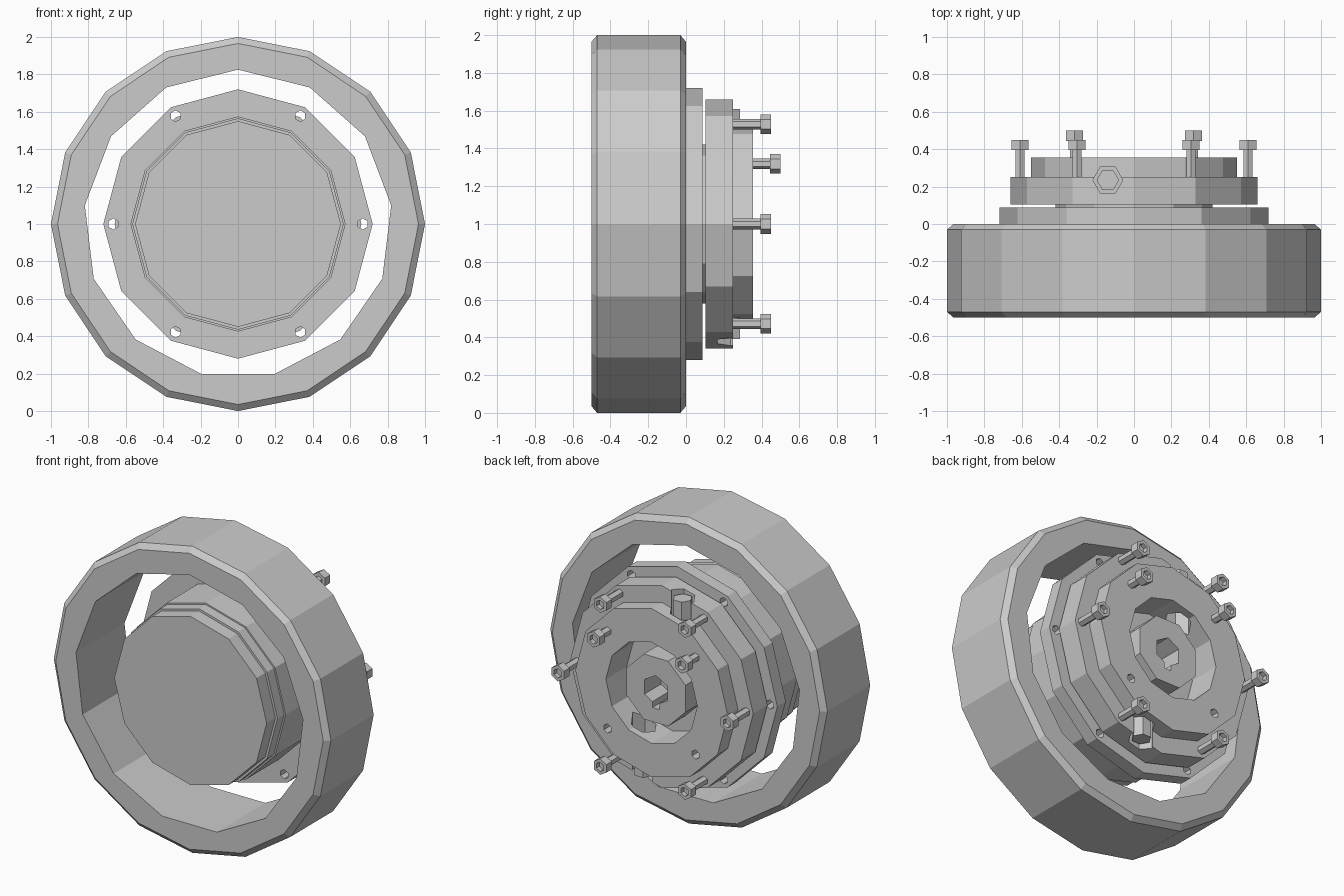
import bpy, bmesh
from math import sin, cos, pi, radians
from mathutils import Matrix

if "Cube" in bpy.data.objects:
    bpy.data.objects.remove(bpy.data.objects["Cube"])


def lathe(name, profile, n, x=0.0, z=1.0, axis='Y', pos_y=0.0, phase=90):
    """Faceted solid: rings of n points from (radius, height) pairs, capped both ends."""
    bm = bmesh.new()
    rings = []
    for r, h in profile:
        ring = []
        for i in range(n):
            a = radians(phase) + 2 * pi * i / n
            if axis == 'Y':
                co = (x + r * cos(a), h, z + r * sin(a))
            else:
                co = (x + r * cos(a), pos_y + r * sin(a), h)
            ring.append(bm.verts.new(co))
        rings.append(ring)
    for a, b in zip(rings, rings[1:]):
        for i in range(n):
            j = (i + 1) % n
            bm.faces.new((a[i], a[j], b[j], b[i]))
    bm.faces.new(rings[0])
    bm.faces.new(rings[-1])
    bmesh.ops.recalc_face_normals(bm, faces=bm.faces)
    me = bpy.data.meshes.new(name)
    bm.to_mesh(me)
    bm.free()
    ob = bpy.data.objects.new(name, me)
    bpy.context.collection.objects.link(ob)
    return ob


def cut(ob, cutters):
    """Subtract each cutter from ob, then delete it."""
    bpy.context.view_layer.objects.active = ob
    for c in cutters:
        c.hide_render = True
        m = ob.modifiers.new("cut", 'BOOLEAN')
        m.operation = 'DIFFERENCE'
        m.solver = 'EXACT'
        m.object = c
        bpy.ops.object.modifier_apply(modifier=m.name)
        bpy.data.objects.remove(c, do_unlink=True)


def ring_points(r, degrees):
    return [(r * cos(radians(a)), 1 + r * sin(radians(a))) for a in degrees]


HEX = range(0, 360, 60)

# Outer rim with chamfered edges and a faceted opening
rim = lathe("outer_rim", [(.965, -.5), (1, -.47), (1, -.03), (.965, 0)], 16)
cut(rim, [lathe("cutter", [(.825, -.7), (.825, .2)], 13)])

# Motor drum with stepped front and rear flange
drum = lathe("drum_and_flange", [(.55, -.49), (.55, -.40), (.565, -.40), (.565, -.33),
                                 (.575, -.33), (.575, 0), (.72, 0), (.72, .087)], 12)
cut(drum, [lathe("cutter", [(.03, -.1), (.03, .2)], 6, x, z)
           for x, z in ring_points(.667, HEX)])

# Rear cover: neck, wide plate, raised collar and central recess
cover = lathe("rear_cover", [(.42, .08), (.42, .103), (.66, .103), (.66, .25), (.55, .25),
                             (.55, .355), (.33, .355), (.33, .14)], 12)
ports = [lathe("cutter", [(.08, a), (.08, b)], 6, x=px, axis='Z', pos_y=.235, phase=0)
         for px, a, b in ((-.14, 1.2, 1.8), (.14, .2, .8))]
holes = [lathe("cutter", [(.03, .27), (.03, .4)], 6, x, z)
         for x, z in ring_points(.45, (225, 315))]
cut(cover, ports + holes)

# Plugs sitting in the two side ports
for side, px, s in (("top", -.14, 1), ("bottom", .14, -1)):
    lathe(side + "_port_plug", [(.085, 1 + s * .42), (.085, 1 + s * .46),
                                (.06, 1 + s * .46), (.06, 1 + s * .61)],
          6, x=px, axis='Z', pos_y=.235, phase=0)

# Central hub with keyed bore
hub = lathe("centre_hub", [(.23, .10), (.23, .31)], 8, phase=22.5)
cut(hub, [lathe("cutter", [(.095, .12), (.095, .5)], 6),
          lathe("cutter", [(.035, .12), (.035, .5)], 4, z=.905, phase=45)])


# Socket-head bolts
def bolt(name, x, z, base, top):
    lathe(name, [(.028, base - .1), (.028, top - .055), (.052, top - .055), (.052, top),
                 (.03, top), (.03, top - .03)], 6, x, z)


for i, (x, z) in enumerate(ring_points(.61, HEX)):
    bolt(f"outer_bolt_{i + 1}", x, z, .25, .45)
for i, (x, z) in enumerate(ring_points(.45, (45, 135))):
    bolt(f"inner_bolt_{i + 1}", x, z, .355, .5)
